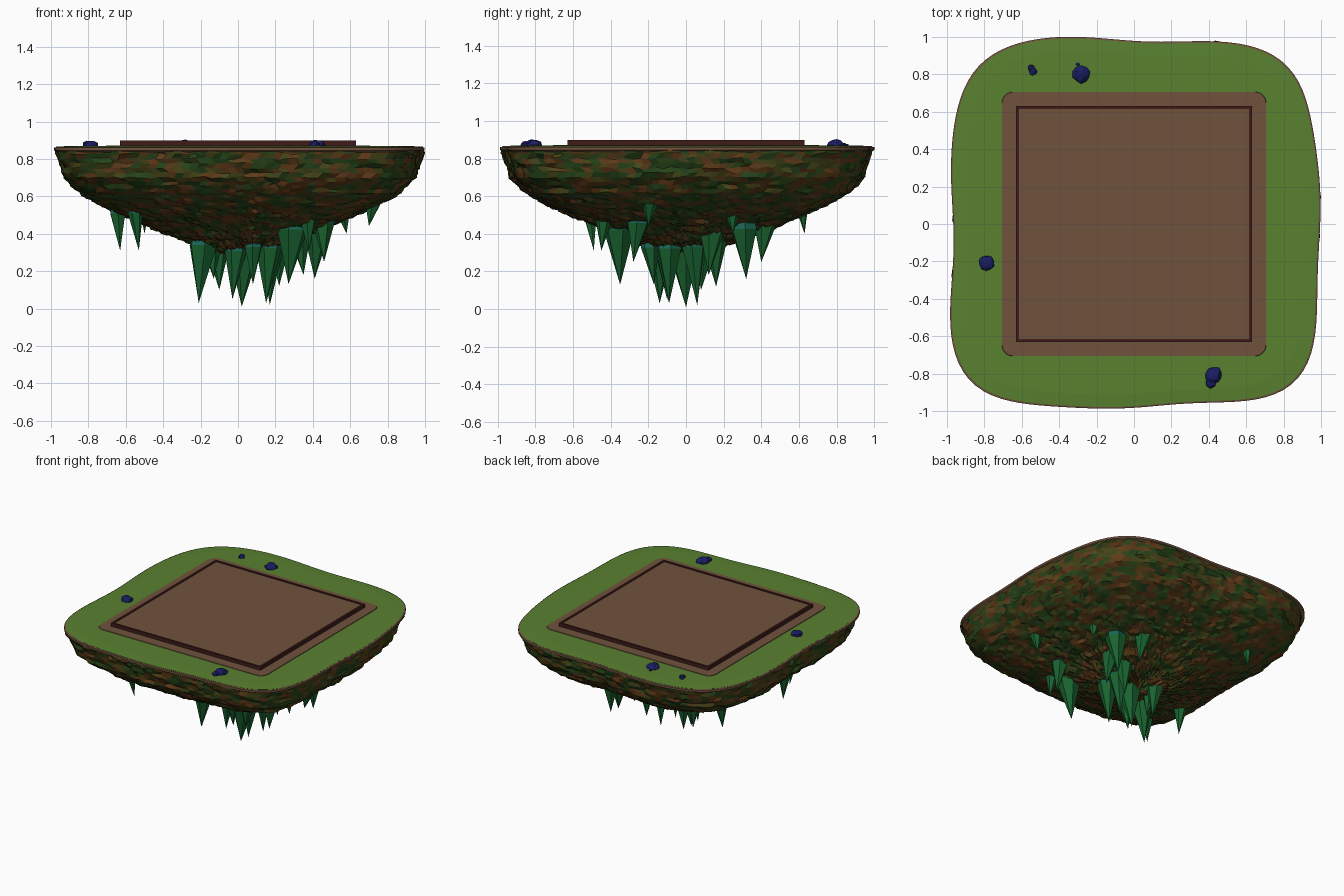
import bpy, bmesh, math, random
from mathutils import Vector, noise

if "Cube" in bpy.data.objects:
    bpy.data.objects.remove(bpy.data.objects["Cube"])

random.seed(4)


def material(name, rgb):
    m = bpy.data.materials.new(name)
    m.diffuse_color = (*rgb, 1)
    m.use_nodes = True
    m.node_tree.nodes["Principled BSDF"].inputs["Base Color"].default_value = m.diffuse_color
    return m


GRASS = material("grass_green", (0.10, 0.22, 0.03))
DIRT = material("dirt_brown", (0.16, 0.085, 0.045))
EDGE = material("dark_red_edge", (0.05, 0.012, 0.01))
ROCKS = [material("rock_rust", (0.12, 0.045, 0.01)),
         material("rock_olive", (0.06, 0.06, 0.01)),
         material("rock_moss", (0.02, 0.06, 0.01))]
CRYSTAL = material("crystal_green", (0.01, 0.13, 0.03))
TEAL = material("crystal_teal", (0.01, 0.13, 0.09))
STONE = material("stone_blue", (0.01, 0.012, 0.12))


def finish(name, bm, mats, smooth=False):
    bmesh.ops.recalc_face_normals(bm, faces=bm.faces)
    me = bpy.data.meshes.new(name)
    bm.to_mesh(me)
    bm.free()
    for m in mats:
        me.materials.append(m)
    for p in me.polygons:
        p.use_smooth = smooth
    ob = bpy.data.objects.new(name, me)
    bpy.context.collection.objects.link(ob)
    return ob


def outline(a, n, wave=1.0):
    """Radius of a gently wavy rounded square at angle a."""
    r = (abs(math.cos(a)) ** n + abs(math.sin(a)) ** n) ** (-1 / n)
    w = 0.012 * math.sin(3 * a + 2.2) + 0.010 * math.sin(7 * a + 0.5)
    return r * (0.975 + wave * w)


def rings_mesh(rings):
    """Skin a stack of equal vertex rings."""
    bm = bmesh.new()
    loops = [[bm.verts.new(p) for p in ring] for ring in rings]
    n = len(loops[0])
    for lo, hi in zip(loops, loops[1:]):
        for i in range(n):
            bm.faces.new((lo[i], lo[(i + 1) % n], hi[(i + 1) % n], hi[i]))
    bm.faces.new(loops[0])
    bm.faces.new(loops[-1])
    return bm


def lerp_profile(prof, z):
    for (z0, r0), (z1, r1) in zip(prof, prof[1:]):
        if z0 >= z >= z1:
            return r0 + (r1 - r0) * (z0 - z) / (z0 - z1)
    return prof[-1][1]


# Rough rock underside, bowl profile as (height, scale)
PROFILE = [(0.855, 1.0), (0.80, 0.985), (0.70, 0.95), (0.62, 0.87), (0.55, 0.745),
           (0.49, 0.61), (0.45, 0.50), (0.39, 0.36), (0.34, 0.22), (0.29, 0.04)]
SEG, ROWS = 150, 40
zs = []
for (z0, r0), (z1, r1) in zip(PROFILE, PROFILE[1:]):
    k = max(2, round(ROWS * math.hypot(z0 - z1, r0 - r1) / 1.2))
    zs += [z0 + (z1 - z0) * i / k for i in range(k)]
zs.append(PROFILE[-1][0])
rings = []
for j, z in enumerate(zs):
    s = lerp_profile(PROFILE, z)
    ring = []
    for i in range(SEG):
        a = 2 * math.pi * (i + 0.5 * (j % 2)) / SEG
        r = s * outline(a, 2.9 + 1.7 * s ** 2)
        p = Vector((r * math.cos(a), r * math.sin(a), z))
        if 0 < j < len(zs) - 1:
            lump = noise.noise(Vector((p.x * 11, p.y * 11, p.z * 24)))
            out = Vector((p.x, p.y, -0.5 * (1 - s))).normalized()
            p += out * (0.022 * lump + random.uniform(-0.008, 0.008))
            p.z += random.uniform(-0.007, 0.007)
        ring.append(p)
    rings.append(ring)
bm = rings_mesh(rings)
for f in bm.faces:
    c = f.calc_center_median()
    v = noise.noise(Vector((c.x * 12, c.y * 12, c.z * 26 + 5))) + random.uniform(-0.2, 0.2)
    f.material_index = 0 if v > 0.15 else (1 if v > -0.15 else 2)
finish("rock_underside", bm, ROCKS)


# Grass top and its thin soil rim
def plan(scale, z, n=4.6):
    return [(scale * outline(a, n) * math.cos(a), scale * outline(a, n) * math.sin(a), z)
            for a in (2 * math.pi * i / SEG for i in range(SEG))]


finish("soil_rim", rings_mesh([plan(0.99, 0.835), plan(1.006, 0.845), plan(1.006, 0.86),
                               plan(0.99, 0.864)]), [DIRT])
finish("grass_top", rings_mesh([plan(0.985, 0.85), plan(0.997, 0.865),
                                plan(0.93, 0.869)]), [GRASS])


# Worn dirt border, rounded square
def rounded_square(h, r, z):
    pts = []
    for q in range(4):
        a0 = q * math.pi / 2
        sx, sy = (1, -1, -1, 1)[q], (1, 1, -1, -1)[q]
        for i in range(7):
            a = a0 + math.pi / 12 * i
            pts.append((sx * (h - r) + r * math.cos(a), sy * (h - r) + r * math.sin(a), z))
    return pts


finish("dirt_border", rings_mesh([rounded_square(0.71, 0.06, 0.862),
                                  rounded_square(0.705, 0.06, 0.873)]), [DIRT])


# Square building plot with a thin raised edge
def square(h, z):
    return [(h, h, z), (-h, h, z), (-h, -h, z), (h, -h, z)]


finish("plot_floor", rings_mesh([square(0.62, 0.868), square(0.62, 0.893)]), [DIRT])
bm = bmesh.new()
loops = [[bm.verts.new(p) for p in square(h, z)]
         for h, z in ((0.63, 0.868), (0.63, 0.899), (0.614, 0.899), (0.614, 0.868))]
for k in range(4):
    a, b = loops[k], loops[(k + 1) % 4]
    for i in range(4):
        bm.faces.new((a[i], a[(i + 1) % 4], b[(i + 1) % 4], b[i]))
finish("plot_edge", bm, [EDGE])

# Small stones on the grass: x, y, radius
STONES = [(-0.28, 0.80, 0.045), (-0.30, 0.855, 0.01), (-0.54, 0.815, 0.023), (-0.55, 0.835, 0.018),
          (-0.79, -0.21, 0.042), (0.425, -0.81, 0.045), (0.41, -0.85, 0.03)]
for k, (x, y, r) in enumerate(STONES):
    bm = bmesh.new()
    bmesh.ops.create_icosphere(bm, subdivisions=2, radius=r)
    for v in bm.verts:
        v.co *= random.uniform(0.85, 1.15)
        v.co = Vector((v.co.x + x, v.co.y + y, v.co.z * 0.65 + 0.872))
    finish(f"stone_{k + 1}", bm, [STONE])

# Hanging crystals: tip x, y, z, base height, base radius
CRYSTALS = [
    (0.02, 0.00, 0.01, 0.36, 0.09), (-0.21, -0.14, 0.03, 0.37, 0.08), (0.15, -0.09, 0.03, 0.35, 0.07),
    (0.17, 0.06, 0.02, 0.36, 0.065), (-0.10, 0.08, 0.10, 0.33, 0.06), (0.27, -0.35, 0.13, 0.45, 0.085),
    (0.22, 0.16, 0.12, 0.44, 0.08), (0.41, 0.32, 0.16, 0.45, 0.075), (0.29, 0.40, 0.25, 0.46, 0.06),
    (0.46, -0.28, 0.25, 0.47, 0.06), (0.38, -0.45, 0.31, 0.48, 0.045), (0.35, 0.12, 0.18, 0.44, 0.07),
    (-0.63, -0.27, 0.31, 0.52, 0.045), (-0.53, -0.49, 0.31, 0.52, 0.04), (-0.03, -0.10, 0.05, 0.33, 0.06),
    (-0.50, 0.63, 0.40, 0.53, 0.03), (0.58, 0.25, 0.40, 0.52, 0.045), (0.70, -0.20, 0.44, 0.56, 0.045),
    (0.08, -0.17, 0.13, 0.34, 0.05), (-0.13, -0.02, 0.16, 0.33, 0.05)]
for k, (x, y, z, top, r) in enumerate(CRYSTALS):
    bm = bmesh.new()
    turn, rows = random.uniform(0, 1), []
    lean = Vector((random.uniform(-0.03, 0.03), random.uniform(-0.03, 0.03), 0))
    for t, s in ((1, 0.85), (0.86, 1.0)):
        rows.append([bm.verts.new((x + lean.x * t + r * s * math.cos(turn + i * math.tau / 6),
                                   y + lean.y * t + r * s * math.sin(turn + i * math.tau / 6),
                                   z + (top + 0.02 - z) * t)) for i in range(6)])
    tip = bm.verts.new((x, y, z))
    cap = bm.faces.new(rows[0])
    cap.material_index = 1
    for i in range(6):
        j = (i + 1) % 6
        f = bm.faces.new((rows[0][i], rows[0][j], rows[1][j], rows[1][i]))
        f.material_index = 1
        bm.faces.new((rows[1][i], rows[1][j], tip))
    finish(f"crystal_{k + 1}", bm, [CRYSTAL, TEAL])
